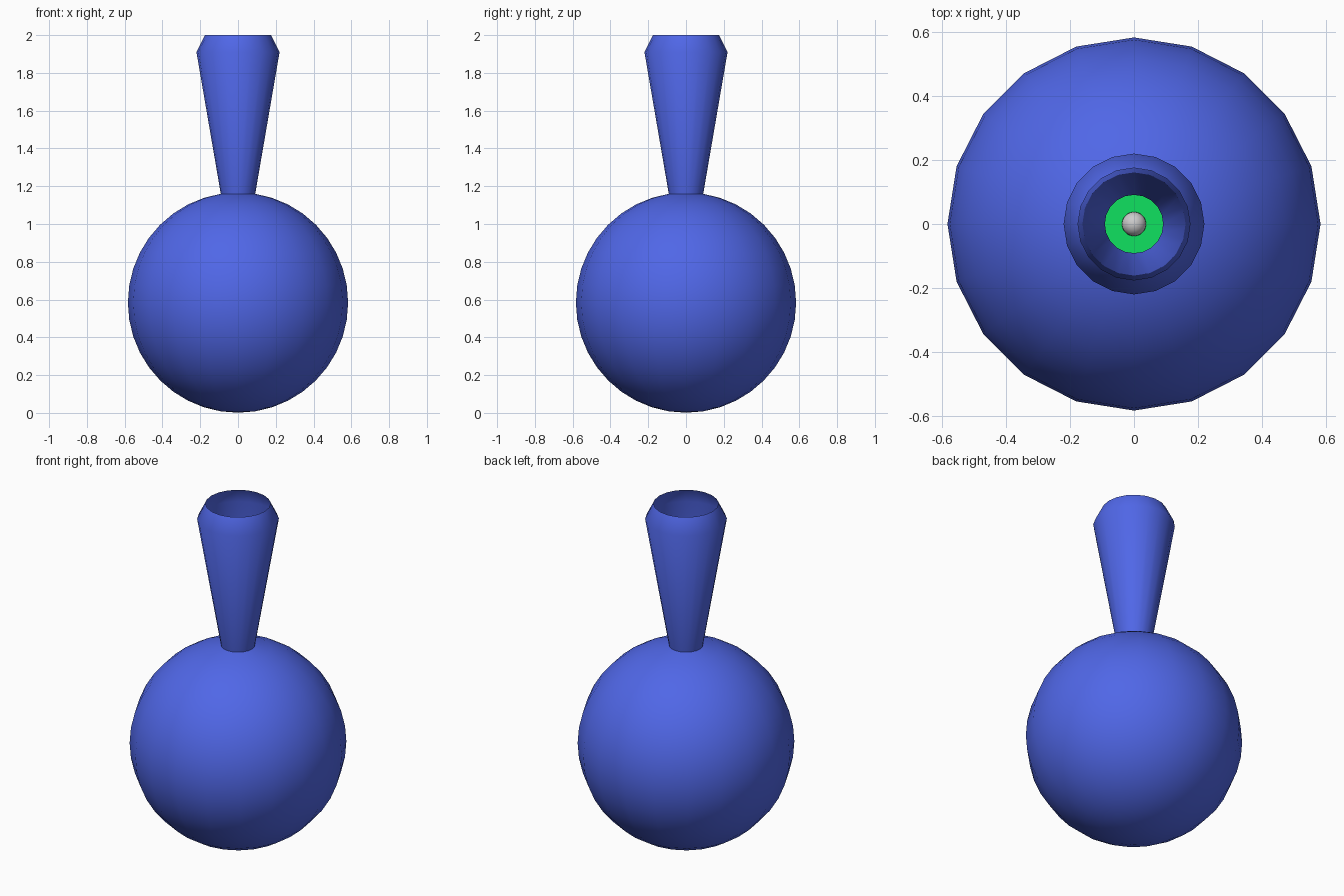
import bpy, bmesh
from math import sin, cos, pi, radians

if "Cube" in bpy.data.objects:
    bpy.data.objects.remove(bpy.data.objects["Cube"])

SIDES = 20
R, CZ = 0.583, 0.584      # bulb radius and centre height


def material(name, rgb):
    m = bpy.data.materials.new(name)
    m.diffuse_color = (*rgb, 1)
    m.use_nodes = True
    m.node_tree.nodes["Principled BSDF"].inputs["Base Color"].default_value = m.diffuse_color
    return m


def lathe(name, profile, mat, angle):
    """Revolve (radius, z) points about z; zero radius makes a pole."""
    bm = bmesh.new()
    rings = []
    for r, z in profile:
        n = 1 if r < 1e-5 else SIDES
        rings.append([bm.verts.new((r * cos(2 * pi * i / SIDES),
                                    r * sin(2 * pi * i / SIDES), z))
                      for i in range(n)])
    for a, b in zip(rings, rings[1:]):
        for i in range(SIDES):
            j = (i + 1) % SIDES
            quad = [a[i % len(a)], a[j % len(a)], b[j % len(b)], b[i % len(b)]]
            bm.faces.new(list(dict.fromkeys(quad)))
    mesh = bpy.data.meshes.new(name)
    bm.to_mesh(mesh)
    bm.free()
    ob = bpy.data.objects.new(name, mesh)
    bpy.context.collection.objects.link(ob)
    mesh.materials.append(mat)
    bpy.ops.object.select_all(action='DESELECT')
    ob.select_set(True)
    bpy.context.view_layer.objects.active = ob
    bpy.ops.object.shade_smooth_by_angle(angle=radians(angle))
    return ob


def arc(radius, first, last):
    """Sphere profile, from the bottom pole upward in 9 degree steps."""
    return [(radius * sin(k * pi / 20), CZ - radius * cos(k * pi / 20))
            for k in range(first, last + 1)]


blue = material("blue_glass", (0.08, 0.135, 0.8))
green = material("green_liquid", (0.005, 0.75, 0.115))

# Flask: round bulb open at the top, flared neck and chamfered rim
lathe("flask", arc(R, 0, 19) + [(0.22, 1.91), (0.175, 2.0)], blue, 40)

# Liquid half filling the bulb, with a flat surface
lathe("liquid", arc(R - 0.012, 0, 10) + [(0, CZ)], green, 40)

# Small bubble floating on the liquid
bpy.ops.mesh.primitive_uv_sphere_add(segments=20, ring_count=12, radius=0.038,
                                     location=(0, 0, CZ + 0.01))
bubble = bpy.context.object
bubble.name = "bubble"
bpy.ops.object.shade_smooth()
